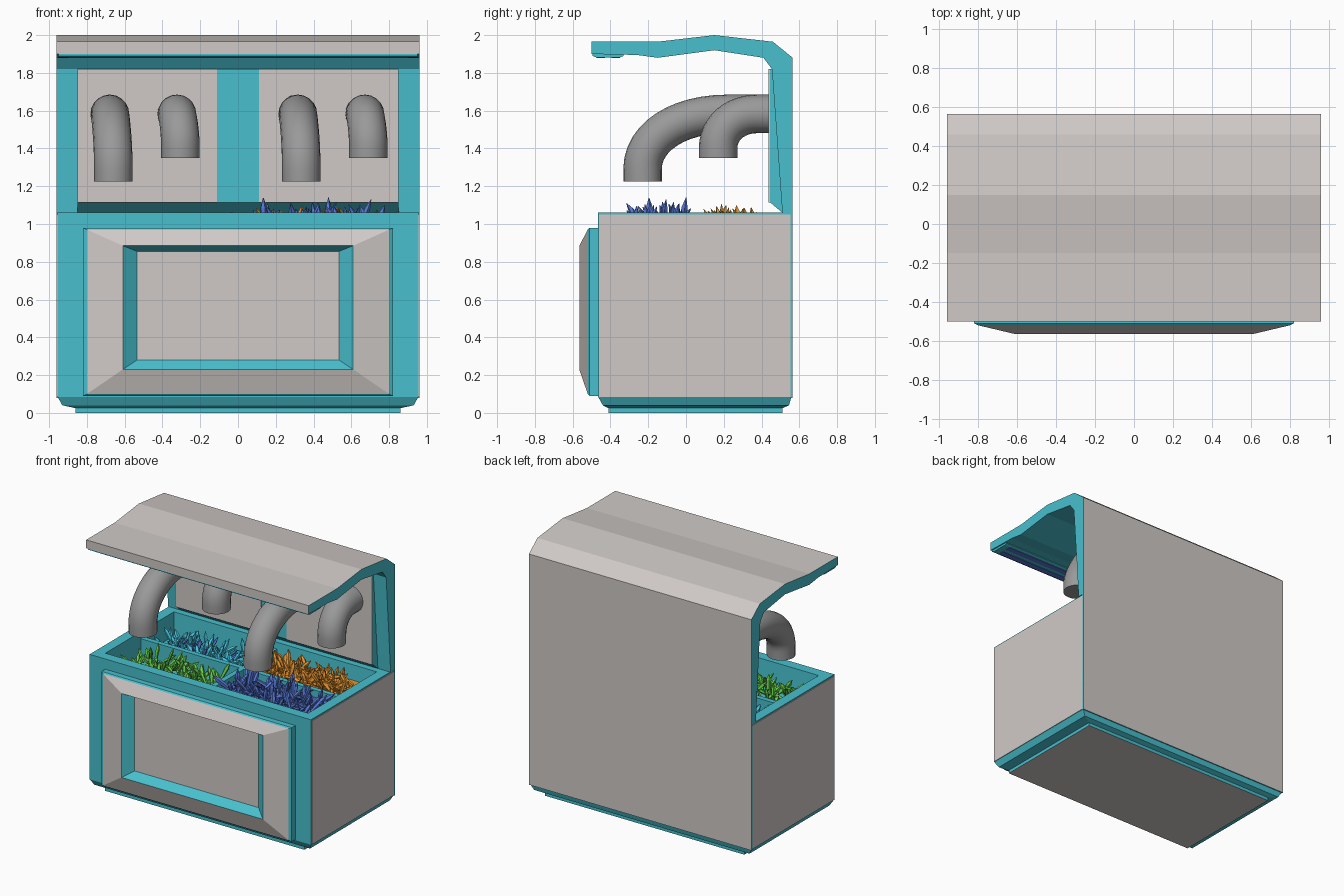
import bpy, bmesh, math, random
from mathutils import Matrix, Vector, Euler

random.seed(4)
cube = bpy.data.objects.get("Cube")
if cube:
    bpy.data.objects.remove(cube)


def material(name, r, g, b):
    m = bpy.data.materials.new(name)
    m.use_nodes = True
    m.diffuse_color = (r, g, b, 1)
    m.node_tree.nodes["Principled BSDF"].inputs["Base Color"].default_value = (r, g, b, 1)
    return m


TEAL = material("teal", 0.065, 0.53, 0.62)
GREY = material("warm_grey", 0.63, 0.59, 0.57)
PIPE = material("pipe_grey", 0.32, 0.32, 0.32)
GREEN = material("crystal_green", 0.13, 0.62, 0.07)
BLUE = material("crystal_blue", 0.09, 0.18, 0.66)
CYAN = material("crystal_cyan", 0.06, 0.56, 0.77)
ORANGE = material("crystal_orange", 0.80, 0.30, 0.03)


def finish(name, bm, mats):
    bmesh.ops.recalc_face_normals(bm, faces=bm.faces)
    mesh = bpy.data.meshes.new(name)
    bm.to_mesh(mesh)
    bm.free()
    for m in mats:
        mesh.materials.append(m)
    obj = bpy.data.objects.new(name, mesh)
    bpy.context.collection.objects.link(obj)
    return obj


def loft(name, rings, bands, caps):
    """Skin a row of equal rings; bands and caps hold 0 for teal, 1 for grey."""
    bm = bmesh.new()
    rows = [[bm.verts.new(p) for p in ring] for ring in rings]
    n = len(rows[0])
    for a, b, tone in zip(rows, rows[1:], bands):
        for i in range(n):
            j = (i + 1) % n
            bm.faces.new((a[i], a[j], b[j], b[i])).material_index = tone
    bm.faces.new(rows[0]).material_index = caps[0]
    bm.faces.new(rows[-1]).material_index = caps[1]
    return finish(name, bm, [TEAL, GREY])


def prism(name, profile, x0, x1, grey_edges=0):
    """Extrude a (y, z) outline along x; the first grey_edges sides are grey."""
    bm = bmesh.new()
    a, b = [[bm.verts.new((x, y, z)) for y, z in profile] for x in (x0, x1)]
    for i in range(len(profile)):
        j = (i + 1) % len(profile)
        bm.faces.new((a[i], a[j], b[j], b[i])).material_index = int(i < grey_edges)
    bm.faces.new(a)
    bm.faces.new(b)
    return finish(name, bm, [TEAL, GREY])


def box(name, x0, x1, y0, y1, z0, z1, mat):
    bm = bmesh.new()
    size = Matrix.Diagonal((x1 - x0, y1 - y0, z1 - z0, 1))
    centre = Vector((x0 + x1, y0 + y1, z0 + z1)) / 2
    bmesh.ops.create_cube(bm, size=1, matrix=Matrix.Translation(centre) @ size)
    return finish(name, bm, [mat])


# Hollow body: outer skin from the foot up, over the rim, down to the tray floor
def level(hx, y0, y1, z):
    return [(-hx, y0, z), (hx, y0, z), (hx, y1, z), (-hx, y1, z)]


loft("body", [level(0.86, -0.41, 0.51, 0), level(0.86, -0.41, 0.51, 0.025),
              level(0.93, -0.44, 0.545, 0.04), level(0.955, -0.465, 0.558, 0.085),
              level(0.955, -0.465, 0.558, 1.06), level(0.875, -0.385, 0.46, 1.06),
              level(0.865, -0.375, 0.45, 0.88)], [0] * 6, (1, 0))

# Tray dividers
box("cross_divider", -0.87, 0.87, 0.045, 0.085, 0.88, 1.01, TEAL)
box("middle_divider", -0.02, 0.02, -0.38, 0.455, 0.88, 1.01, TEAL)

# Side cladding
for side, s in (("left", 1), ("right", -1)):
    box(side + "_side_plate", *sorted((s * 0.95, s * 0.96)), -0.46, 0.553, 0.085, 1.05, GREY)


# Raised front frame with a sunken panel
def frame(hx, z0, z1, y):
    return [(-hx, y, z0), (hx, y, z0), (hx, y, z1), (-hx, y, z1)]


loft("front_frame", [frame(0.82, 0.09, 0.98, -0.46), frame(0.82, 0.09, 0.98, -0.51),
                     frame(0.80, 0.10, 0.97, -0.52), frame(0.61, 0.23, 0.885, -0.565),
                     frame(0.535, 0.28, 0.855, -0.51)], [0, 0, 1, 0], (0, 1))

# Back wall and overhanging lid in one folded shell, clad in grey outside
shell = [(-0.5, 1.90), (-0.5, 1.965), (-0.15, 1.965), (0.15, 2.0), (0.46, 1.965),
         (0.565, 1.88), (0.565, 0.08),
         (0.55, 0.08), (0.55, 1.06), (0.51, 1.06), (0.455, 1.82), (0.41, 1.88),
         (0.15, 1.92), (-0.15, 1.88), (-0.26, 1.895)]
prism("back_and_lid", shell, -0.96, 0.96, 6)

# Inner wall with two grey panels
prism("inner_wall", [(0.445, 1.82), (0.445, 1.115), (0.51, 1.06), (0.555, 1.06), (0.555, 1.82)],
      -0.85, 0.85)
for side, x0, x1 in (("left", 0.11, 0.85), ("right", -0.85, -0.11)):
    box(side + "_inner_panel", x0, x1, 0.438, 0.45, 1.115, 1.82, GREY)

# Light bar below the lid lip
prism("light_bar", [(-0.495, 1.905), (-0.495, 1.89), (-0.475, 1.882), (-0.35, 1.882),
                    (-0.33, 1.89), (-0.33, 1.905)], -0.95, 0.95)
for part, y0, y1 in (("front", -0.475, -0.43), ("rear", -0.395, -0.35)):
    box(part + "_light_strip", -0.9, 0.9, y0, y1, 1.878, 1.884, BLUE)


# Bent delivery pipes
def pipe(name, x, y_end, z_end, y_bend, z_bend):
    start = Vector((x - 0.02, 0.47, 1.583))
    p0 = Vector((x - 0.018, y_bend, 1.583))
    p3 = Vector((x, y_end, z_bend))
    p1 = p0.lerp(Vector((x - 0.018, y_end, 1.583)), 0.58)
    p2 = p3.lerp(Vector((x, y_end, 1.583)), 0.58)
    path = [start]
    for i in range(13):
        t = i / 12
        u = 1 - t
        path.append(p0 * u**3 + p1 * 3 * t * u * u + p2 * 3 * t * t * u + p3 * t**3)
    path.append(Vector((x, y_end, z_end)))
    bm = bmesh.new()
    rows = []
    for i, p in enumerate(path):
        d = (path[min(i + 1, len(path) - 1)] - path[max(i - 1, 0)]).normalized()
        across = Vector((1, 0, 0))
        up = d.cross(across).normalized()
        rows.append([bm.verts.new(p + 0.102 * (across * math.cos(a) + up * math.sin(a)))
                     for a in (math.tau * k / 20 for k in range(20))])
    for a, b in zip(rows, rows[1:]):
        for k in range(20):
            j = (k + 1) % 20
            bm.faces.new((a[k], a[j], b[j], b[k]))
    bm.faces.new(rows[0])
    bm.faces.new(rows[-1])
    obj = finish(name, bm, [PIPE])
    bpy.ops.object.select_all(action="DESELECT")
    obj.select_set(True)
    bpy.context.view_layer.objects.active = obj
    bpy.ops.object.shade_smooth_by_angle(angle=math.radians(40))


for side, shift in (("left", 0.995), ("right", 0)):
    pipe(side + "_long_pipe", shift - 0.66, -0.23, 1.225, 0.22, 1.29)
    pipe(side + "_short_pipe", shift - 0.305, 0.17, 1.35, 0.38, 1.40)


# Crystal piles, one for each tray
def crystals(name, x0, x1, y0, y1, base, reach, mats):
    bm = bmesh.new()
    for _ in range(120):
        length = random.uniform(0.07, reach)
        r = random.uniform(0.012, 0.02)
        tilt = Euler((random.uniform(-1.1, 1.1), random.uniform(-1.1, 1.1),
                      random.uniform(0, math.tau)))
        place = Matrix.Translation((random.uniform(x0, x1), random.uniform(y0, y1), base))
        place = place @ tilt.to_matrix().to_4x4()
        tone = int(random.random() < 0.2) if len(mats) > 1 else 0
        for z, h, r1, r2 in ((0.35, 0.7, r * 0.7, r), (0.85, 0.3, r, r * 0.1)):
            made = bmesh.ops.create_cone(bm, cap_ends=True, segments=5, radius1=r1, radius2=r2,
                                         depth=length * h,
                                         matrix=place @ Matrix.Translation((0, 0, z * length)))
            for f in {f for v in made["verts"] for f in v.link_faces}:
                f.material_index = tone
    finish(name, bm, mats)


crystals("green_crystals", -0.76, -0.08, -0.30, -0.02, 0.91, 0.16, [GREEN])
crystals("blue_crystals", 0.08, 0.76, -0.30, -0.02, 0.96, 0.19, [BLUE])
crystals("cyan_crystals", -0.76, -0.08, 0.15, 0.38, 0.91, 0.15, [CYAN, BLUE])
crystals("orange_crystals", 0.08, 0.76, 0.15, 0.38, 0.95, 0.17, [ORANGE])

# Low heaped beds under the crystals
for name, x0, x1, y0, y1, z, mat in (("blue_bed", 0.02, 0.866, -0.376, 0.045, 0.955, BLUE),
                                     ("orange_bed", 0.02, 0.866, 0.085, 0.45, 0.945, ORANGE)):
    box(name, x0, x1, y0, y1, 0.87, z, mat)
